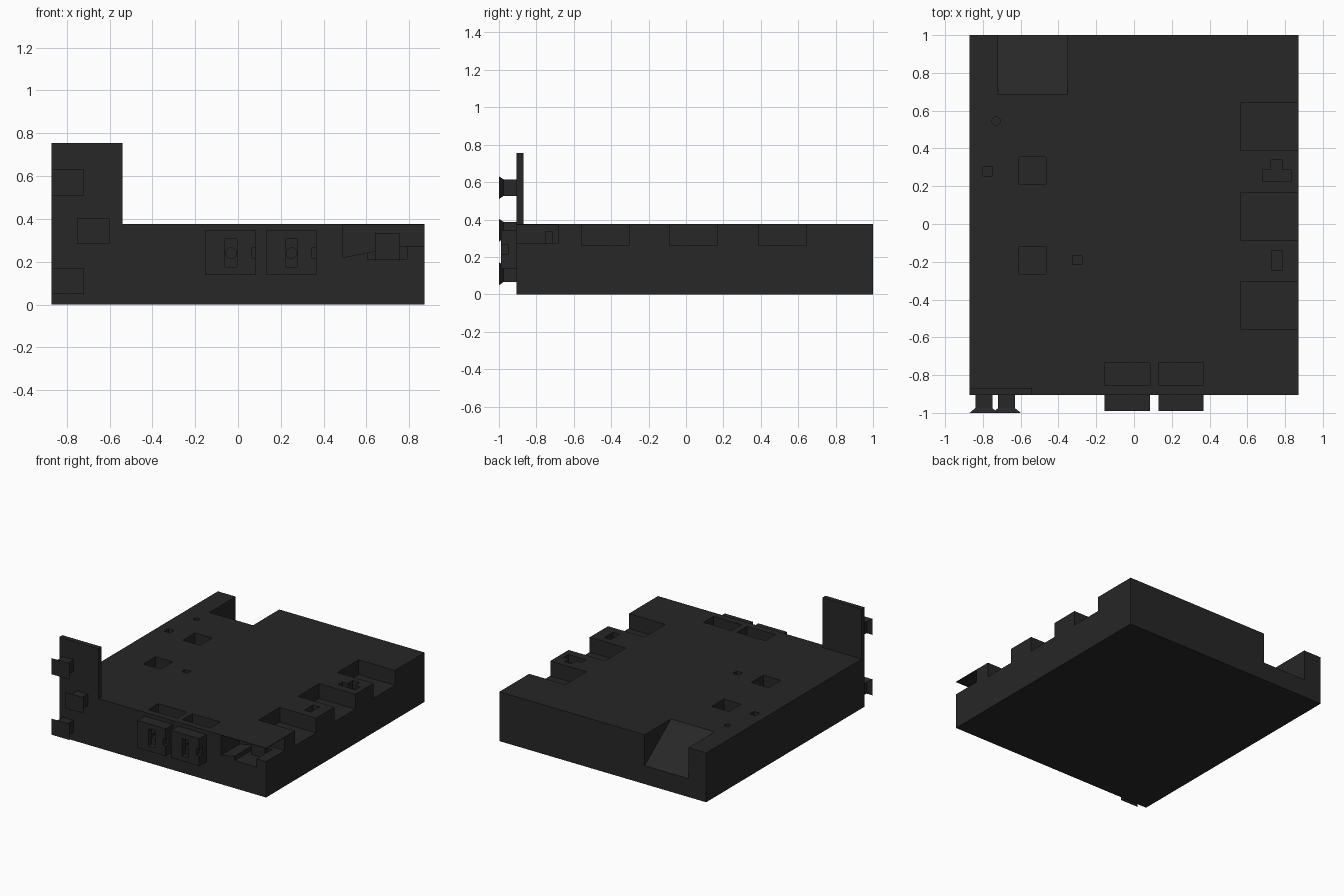
import bpy, bmesh, math
from mathutils import Matrix, Vector

if "Cube" in bpy.data.objects:
    bpy.data.objects.remove(bpy.data.objects["Cube"])

black = bpy.data.materials.new("matte black")
black.diffuse_color = (0.02, 0.02, 0.02, 1)
black.use_nodes = True
black.node_tree.nodes["Principled BSDF"].inputs["Base Color"].default_value = black.diffuse_color


def finish(name, bm):
    bmesh.ops.recalc_face_normals(bm, faces=bm.faces)
    me = bpy.data.meshes.new(name)
    bm.to_mesh(me)
    bm.free()
    me.materials.append(black)
    ob = bpy.data.objects.new(name, me)
    bpy.context.collection.objects.link(ob)
    return ob


def add_box(bm, x0, x1, y0, y1, z0, z1):
    m = Matrix.Translation(((x0 + x1) / 2, (y0 + y1) / 2, (z0 + z1) / 2)) \
        @ Matrix.Diagonal((x1 - x0, y1 - y0, z1 - z0, 1))
    bmesh.ops.create_cube(bm, size=1, matrix=m)


def box(name, *b):
    bm = bmesh.new()
    add_box(bm, *b)
    return finish(name, bm)


def prism(name, pts, offset):
    """Extrude a planar outline of 3D points along an offset."""
    bm = bmesh.new()
    face = bm.faces.new([bm.verts.new(p) for p in pts])
    geom = bmesh.ops.extrude_face_region(bm, geom=[face])["geom"]
    bmesh.ops.translate(bm, vec=Vector(offset),
                        verts=[v for v in geom if isinstance(v, bmesh.types.BMVert)])
    return finish(name, bm)


def rod(name, loc, r, depth, along_y=False):
    bm = bmesh.new()
    m = Matrix.Translation(loc)
    if along_y:
        m = m @ Matrix.Rotation(math.pi / 2, 4, 'X')
    bmesh.ops.create_cone(bm, cap_ends=True, segments=16, radius1=r, radius2=r,
                          depth=depth, matrix=m)
    return finish(name, bm)


def cut(target, cutter):
    cutter.hide_render = True
    mod = target.modifiers.new("cut", 'BOOLEAN')
    mod.operation, mod.solver, mod.object = 'DIFFERENCE', 'EXACT', cutter
    bpy.context.view_layer.objects.active = target
    bpy.ops.object.modifier_apply(modifier=mod.name)
    bpy.data.objects.remove(cutter)


TOP = 0.375
body = box("body", -0.87, 0.87, -0.905, 1, 0, TOP)

# open bays along the right side
for y0, y1 in [(-0.557, -0.305), (-0.085, 0.168), (0.388, 0.643)]:
    cut(body, box("bay_cutter", 0.565, 0.95, y0, y1, 0.262, 0.5))

# pockets in the top: x0, x1, y0, y1, depth
pockets = [(-0.61, -0.465, 0.21, 0.355, 0.1), (-0.61, -0.465, -0.265, -0.12, 0.1),
           (-0.80, -0.75, 0.255, 0.305, 0.06), (-0.325, -0.275, -0.215, -0.17, 0.06),
           (-0.155, 0.085, -0.855, -0.735, 0.1), (0.13, 0.367, -0.855, -0.735, 0.1),
           (0.73, 0.785, -0.245, -0.14, 0.06)]
for x0, x1, y0, y1, d in pockets:
    cut(body, box("pocket_cutter", x0, x1, y0, y1, TOP - d, 0.5))
cut(body, rod("round_cutter", (-0.73, 0.545, TOP), 0.022, 0.12))

# T-shaped pocket between the bays
tee = [(0.68, 0.228), (0.83, 0.228), (0.83, 0.285), (0.785, 0.285),
       (0.785, 0.34), (0.725, 0.34), (0.725, 0.285), (0.68, 0.285)]
cut(body, prism("tee_cutter", [(x, y, TOP - 0.06) for x, y in tee], (0, 0, 0.2)))

# sloped chute at the back
chute = [(-0.72, 0.685, TOP), (-0.72, 1.0, 0.14), (-0.72, 1.1, 0.0654),
         (-0.72, 1.1, 0.5), (-0.72, 0.685, 0.5)]
cut(body, prism("chute_cutter", chute, (0.367, 0, 0)))

# roofed corner recess with a sunken slot
recess = [(0.49, 0.371), (0.49, 0.22), (0.76, 0.273), (0.95, 0.273), (0.95, 0.371)]
cut(body, prism("recess_cutter", [(x, -1, z) for x, z in recess], (0, 0.318, 0)))
cut(body, box("slot_cutter", 0.605, 0.79, -1, -0.715, 0.21, 0.3))
box("recess_peg", 0.64, 0.755, -0.755, -0.715, 0.205, 0.335)

# front socket blocks with keyed slots
for x0, x1, c, side in [(-0.155, 0.085, -0.033, "left"), (0.13, 0.367, 0.25, "right")]:
    block = box("socket_block_" + side, x0, x1, -0.99, -0.9, 0.137, 0.345)
    cut(block, box("keyway_cutter", c - 0.028, c + 0.028, -1.1, -0.95, 0.175, 0.307))
    cut(block, rod("key_hole_cutter", (c, -0.95, 0.24), 0.025, 0.06, True))
    cut(block, box("edge_cutter", x1 - 0.022, x1 + 0.1, -1.1, -0.95, 0.215, 0.265))

# upright front panel
box("front_panel", -0.87, -0.54, -0.9052, -0.868, 0.01, 0.755)

# flared clips: square neck widening to the outer face
for i, (cx, cz) in enumerate([(-0.795, 0.57), (-0.675, 0.343), (-0.795, 0.11)]):
    bm = bmesh.new()
    rings = []
    for y, h in [(-0.9, 0.044), (-0.975, 0.044), (-1.0, 0.061)]:
        w = 0.076 if h > 0.05 else 0.045
        rings.append([bm.verts.new((cx + sx * w, y, cz + sz * h))
                      for sx, sz in [(-1, -1), (1, -1), (1, 1), (-1, 1)]])
    for a, b in zip(rings, rings[1:]):
        for k in range(4):
            n = (k + 1) % 4
            bm.faces.new((a[k], a[n], b[n], b[k]))
    bm.faces.new(rings[0])
    bm.faces.new(rings[-1])
    finish("clip_%d" % (i + 1), bm)
